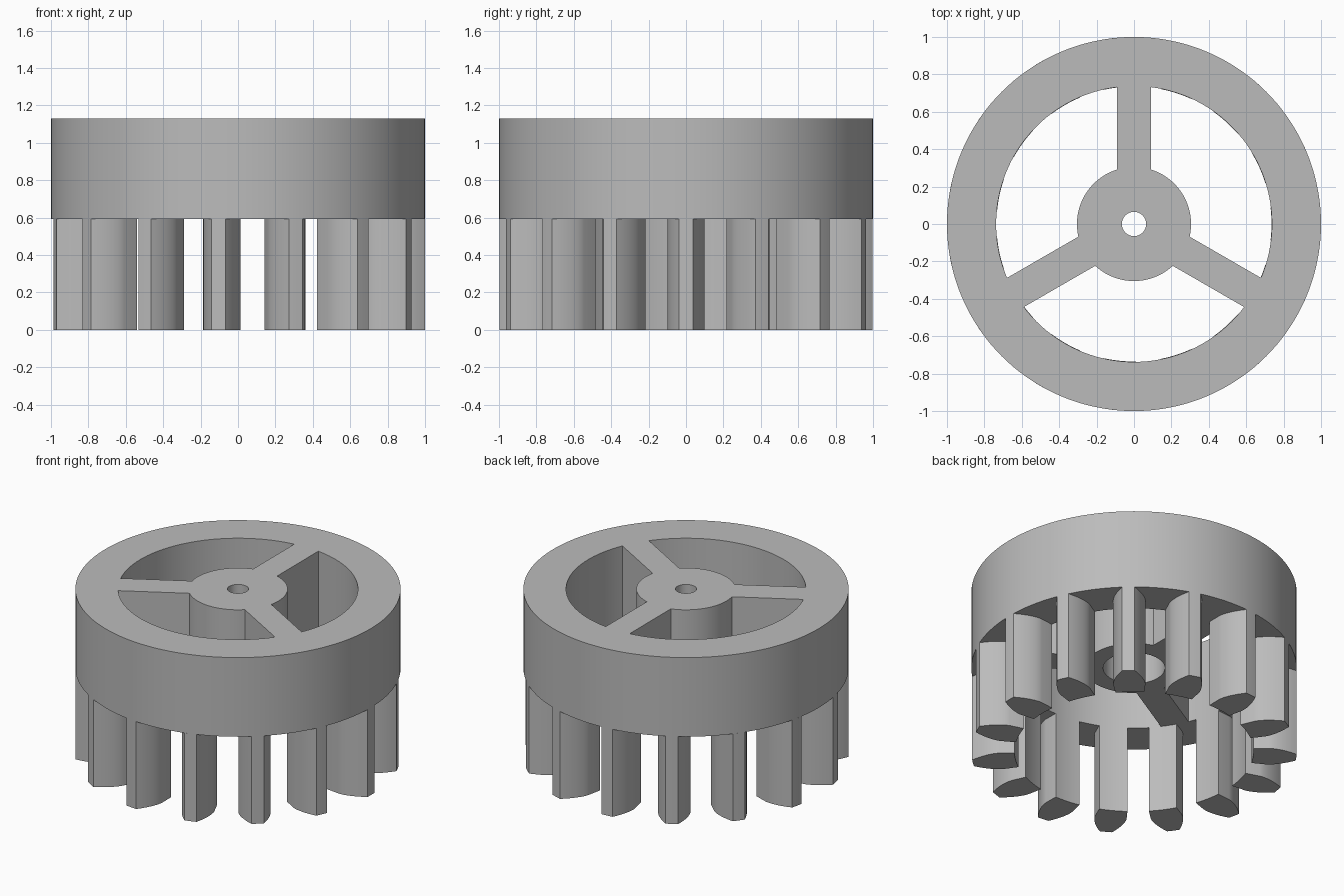
import bpy, bmesh
from math import pi, sin, cos, tan, acos, asin, sqrt, radians

cube = bpy.data.objects.get("Cube")
if cube:
    bpy.data.objects.remove(cube)

TOP, SHELF = 1.13, 0.593           # wheel top and underside
TEETH = 15
MODULE = 2 / (TEETH + 2)
ROOT = MODULE * (TEETH - 2.5) / 2
PITCH = MODULE * TEETH / 2
BASE = PITCH * cos(radians(20))
HUB, SPOKE_HALF = 0.305, 0.09

grey = bpy.data.materials.new("plain grey")
grey.use_nodes = True
colour = (0.5, 0.5, 0.5, 1)
grey.diffuse_color = colour
grey.node_tree.nodes["Principled BSDF"].inputs["Base Color"].default_value = colour


def arc(radius, start, end, steps):
    return [(radius * cos(start + (end - start) * i / steps),
             radius * sin(start + (end - start) * i / steps)) for i in range(steps + 1)]


def prism(name, outline, z0, z1, turns=(0,)):
    """Extrude a closed outline upwards, once for each turn about z."""
    bm = bmesh.new()
    for a in turns:
        pts = [(x * cos(a) - y * sin(a), x * sin(a) + y * cos(a)) for x, y in outline]
        low = [bm.verts.new((x, y, z0)) for x, y in pts]
        high = [bm.verts.new((x, y, z1)) for x, y in pts]
        bm.faces.new(low[::-1])
        bm.faces.new(high)
        for i in range(len(pts)):
            j = (i + 1) % len(pts)
            bm.faces.new((low[i], low[j], high[j], high[i]))
    bmesh.ops.recalc_face_normals(bm, faces=bm.faces)
    mesh = bpy.data.meshes.new(name)
    bm.to_mesh(mesh)
    bm.free()
    mesh.materials.append(grey)
    obj = bpy.data.objects.new(name, mesh)
    bpy.context.collection.objects.link(obj)
    return obj


def activate(obj):
    bpy.ops.object.select_all(action='DESELECT')
    obj.select_set(True)
    bpy.context.view_layer.objects.active = obj


def circle(radius, steps):
    return arc(radius, 0, 2 * pi, steps)[:-1]


def cut(target, cutter):
    mod = target.modifiers.new("cut", 'BOOLEAN')
    mod.operation = 'DIFFERENCE'
    mod.solver = 'EXACT'
    mod.object = cutter
    activate(target)
    bpy.ops.object.modifier_apply(modifier=mod.name)
    bpy.data.objects.remove(cutter)


# Wheel: a solid disc with three windows that leave the rim, spokes and hub
wheel = prism("spoked_wheel", circle(1, 144), SHELF, TOP)
third = 2 * pi / 3
outer_gap, inner_gap = asin(SPOKE_HALF / (ROOT + 0.002)), asin(SPOKE_HALF / HUB)
window = (arc(ROOT + 0.002, outer_gap, third - outer_gap, 40)
          + arc(HUB, third - inner_gap, inner_gap, 20))
cut(wheel, prism("window_cutter", window, SHELF - 0.2, TOP + 0.2,
                 [pi / 2 + k * third for k in range(3)]))

# Axle bore and the wider socket beneath it
cut(wheel, prism("bore_cutter", circle(0.065, 40), SHELF - 0.2, TOP + 0.2))
cut(wheel, prism("socket_cutter", circle(0.19, 56), SHELF - 0.2, SHELF + 0.38))


# Gear teeth: involute flanks between the root and the tip circles
def involute(angle):
    return tan(angle) - angle


def half_angle(radius):
    pressure = acos(min(1, BASE / radius))
    return pi / (2 * TEETH) + involute(radians(20)) - involute(pressure)


radii = [ROOT] + [BASE + (1 - BASE) * i / 10 for i in range(11)]
flank = [(r * cos(half_angle(r)), r * sin(half_angle(r))) for r in radii]
tip = arc(1, half_angle(1), -half_angle(1), 4)[1:-1]
root = arc(ROOT, -half_angle(ROOT), half_angle(ROOT), 6)[1:-1]
tooth = flank + tip + [(x, -y) for x, y in reversed(flank)] + root
teeth = prism("gear_teeth", tooth, 0, SHELF, [2 * pi * k / TEETH for k in range(TEETH)])

for part in (wheel, teeth):
    activate(part)
    bpy.ops.object.shade_smooth_by_angle(angle=radians(25))
